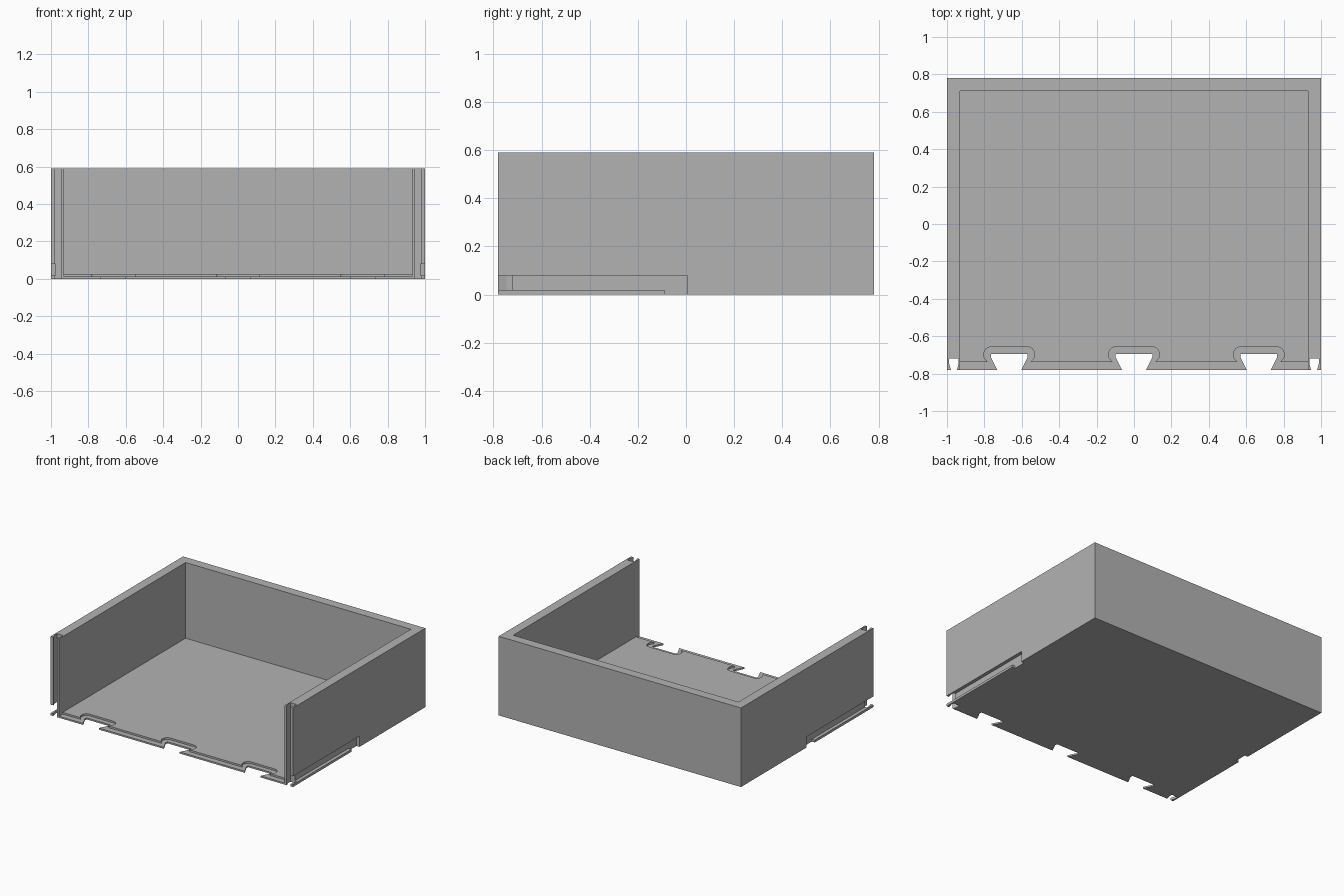
import bpy, bmesh, math
from mathutils import Vector

cube = bpy.data.objects.get("Cube")
if cube:
    bpy.data.objects.remove(cube, do_unlink=True)

HALF_X, HALF_Y, HEIGHT = 1.0, 0.78, 0.59
WALL, FLOOR, LIP = 0.07, 0.025, 0.012
FRONT = -HALF_Y

grey = bpy.data.materials.new("plain_grey")
grey.use_nodes = True
colour = (0.45, 0.45, 0.45, 1)
grey.diffuse_color = colour
grey.node_tree.nodes["Principled BSDF"].inputs["Base Color"].default_value = colour


def prism(name, outline, low, high, axis="z"):
    """Extrude an outline along z (points are x, y) or x (points are y, z)."""
    place = (lambda a, b: (a, b, low)) if axis == "z" else (lambda a, b: (low, a, b))
    bm = bmesh.new()
    face = bm.faces.new([bm.verts.new(place(a, b)) for a, b in outline])
    out = bmesh.ops.extrude_face_region(bm, geom=[face])
    move = Vector((0, 0, high - low) if axis == "z" else (high - low, 0, 0))
    bmesh.ops.translate(bm, vec=move, verts=[v for v in out["geom"] if isinstance(v, bmesh.types.BMVert)])
    bmesh.ops.recalc_face_normals(bm, faces=bm.faces)
    mesh = bpy.data.meshes.new(name)
    bm.to_mesh(mesh)
    bm.free()
    mesh.materials.append(grey)
    obj = bpy.data.objects.new(name, mesh)
    bpy.context.collection.objects.link(obj)
    return obj


def rect(x0, x1, y0, y1):
    return [(x0, y0), (x1, y0), (x1, y1), (x0, y1)]


def dovetail(cx, mouth, width, depth, straight):
    """Socket that opens through the front edge and widens inward."""
    top = FRONT + depth
    half = [(mouth, FRONT - 0.05), (mouth, FRONT), (width, top - straight), (width, top)]
    return [(cx + x, y) for x, y in half] + [(cx - x, y) for x, y in reversed(half)]


def cut(target, cutter):
    cutter.hide_render = True
    mod = target.modifiers.new(cutter.name, "BOOLEAN")
    mod.operation, mod.solver, mod.object = "DIFFERENCE", "EXACT", cutter
    bpy.context.view_layer.objects.active = target
    bpy.ops.object.modifier_apply(modifier=mod.name)
    bpy.data.objects.remove(cutter, do_unlink=True)


# Tray block, hollowed out with an open front
tray = prism("open_tray", rect(-HALF_X, HALF_X, FRONT, HALF_Y), 0, HEIGHT)
inner = HALF_X - WALL
cut(tray, prism("cavity", rect(-inner, inner, -1, HALF_Y - WALL), FLOOR, 1))

# Thin front lip, its edge curving round each socket
sockets = (-0.667, 0, 0.667)
step_y, rim, width, socket_top = -0.738, 0.037, 0.098, -0.694
edge = [(-inner, -1), (-inner, step_y)]
for cx in sockets:
    arc = [(width + rim * math.cos(a), socket_top + rim * math.sin(a))
           for a in (math.radians(15 * i) for i in range(7))]
    side = [(0.115, step_y), (width + rim, socket_top - 0.018)] + arc
    edge += [(cx - x, y) for x, y in side] + [(cx + x, y) for x, y in reversed(side)]
edge += [(inner, step_y), (inner, -1)]
cut(tray, prism("lip_step", edge, LIP, 0.2))

# Dovetail sockets through the floor edge
for cx in sockets:
    cut(tray, prism("floor_socket", dovetail(cx, 0.065, width, 0.086, 0.02), -0.1, 0.2))

# Side walls: upright end slots, and a recess above a low rail
recess = [(FRONT - 0.05, 0.018), (-0.09, 0.018), (-0.09, -0.05),
          (0.005, -0.05), (0.005, 0.08), (FRONT - 0.05, 0.08)]
for side in (-1, 1):
    cut(tray, prism("wall_slot", dovetail(side * 0.963, 0.016, 0.026, 0.06, 0.025), -0.1, 1))
    low, high = sorted((side * 0.975, side * 1.1))
    cut(tray, prism("side_recess", recess, low, high, "x"))
